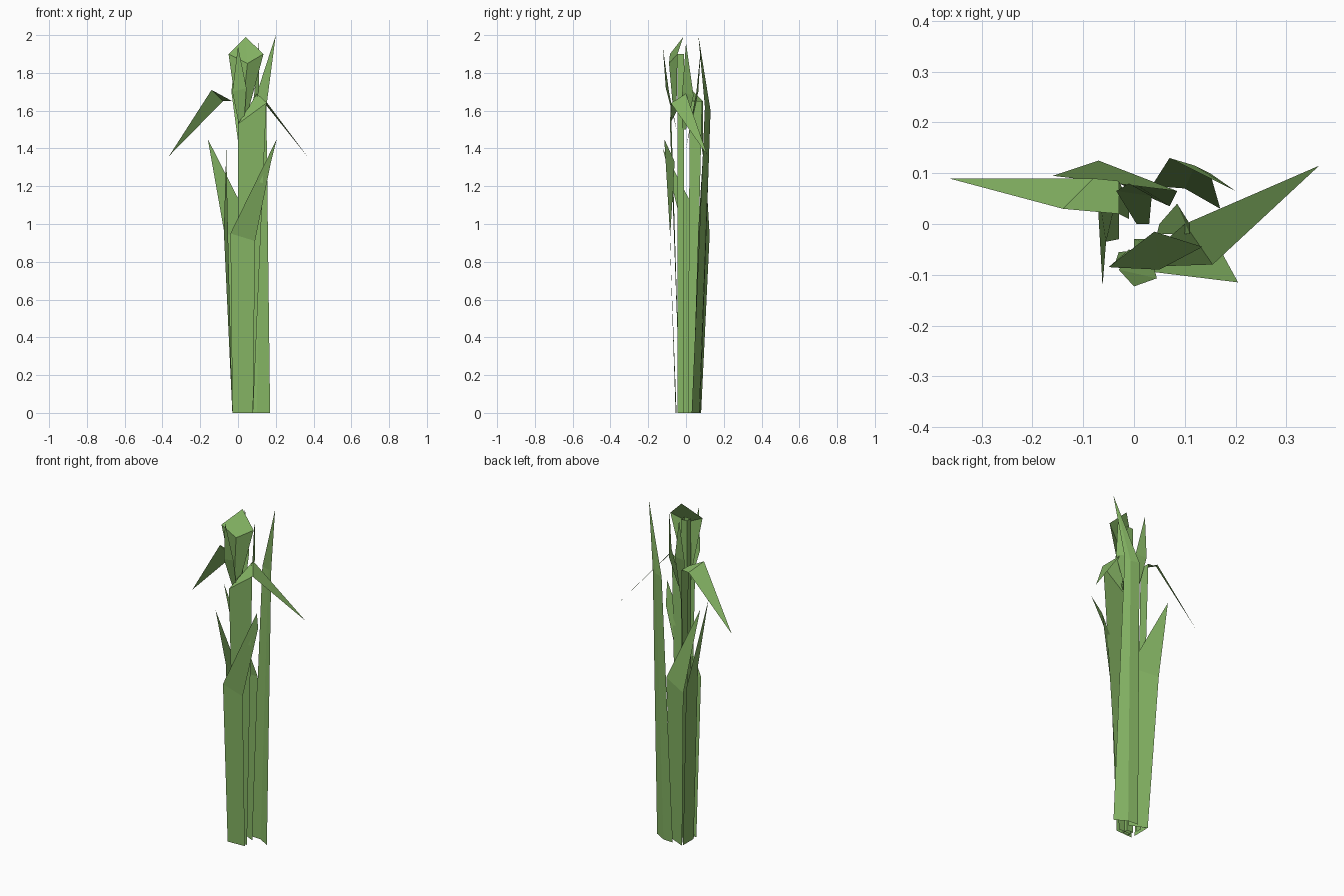
import bpy, bmesh

green = bpy.data.materials.new("leaf_green")
green.diffuse_color = (0.24, 0.47, 0.13, 1)


def sheet(name, rows, tip=None):
    """Skin a thin leaf across rows of points, closing on an optional tip."""
    bm = bmesh.new()
    vr = [[bm.verts.new(p) for p in r] for r in rows]
    for a, b in zip(vr, vr[1:]):
        for i in range(len(a) - 1):
            bm.faces.new((a[i], a[i + 1], b[i + 1], b[i]))
    if tip:
        t = bm.verts.new(tip)
        last = vr[-1]
        for i in range(len(last) - 1):
            bm.faces.new((last[i], last[i + 1], t))
    me = bpy.data.meshes.new(name)
    bm.to_mesh(me)
    bm.free()
    me.materials.append(green)
    ob = bpy.data.objects.new(name, me)
    bpy.context.collection.objects.link(ob)
    return ob


# tall folded leaf at the back
sheet("tall_back_leaf",
      [[(.17, .03, 0), (.10, .07, 0), (.035, .075, 0)],
       [(.15, .10, 1.62), (.12, .115, 1.6), (.07, .13, 1.6)]],
      (.20, .065, 2.0))

# three broad lower leaves
sheet("front_leaf",
      [[(-.03, -.055, 0), (.08, -.05, 0)],
       [(-.04, -.085, .95), (.09, -.085, .91)],
       [(.205, -.115, 1.45), (.175, -.06, 1.33)]])
sheet("back_left_leaf",
      [[(.07, .035, 0), (-.03, .08, 0)],
       [(.085, .065, .97), (-.07, .125, .94)]],
      (-.16, .095, 1.45))
sheet("left_leaf",
      [[(-.03, .07, 0), (-.03, -.03, 0)],
       [(-.075, .105, .96), (-.055, -.035, 1.04)]],
      (-.062, -.123, 1.4))

# two upper leaves that bend over and droop
sheet("right_drooping_leaf",
      [[(.0, -.03, 0), (.08, -.03, 0)],
       [(.0, -.085, 1.53), (.15, -.08, 1.64)],
       [(.10, 0, 1.69), (.155, -.08, 1.64)]],
      (.365, .115, 1.36))
sheet("left_drooping_leaf",
      [[(-.01, .01, 0), (-.01, .045, 0)],
       [(-.03, .02, 1.65), (-.03, .085, 1.65)],
       [(-.14, .03, 1.71), (-.08, .09, 1.65)]],
      (-.365, .09, 1.36))

# narrow upright leaves springing from the top of the stem
sheet("right_spike_leaf",
      [[(.045, -.02, 1.5), (.05, .0, 1.5)],
       [(.11, -.02, 1.7), (.085, .04, 1.68)]],
      (.11, 0, 1.96))
sheet("back_spike_leaf",
      [[(.005, .0, 1.4), (.03, .0, 1.4)],
       [(-.035, .065, 1.7), (.035, .055, 1.7)]],
      (-.01, .08, 1.94))
sheet("front_spike_leaf",
      [[(.01, -.05, 1.5), (.03, -.05, 1.5)],
       [(-.03, -.09, 1.7), (.045, -.107, 1.72)]],
      (0, -.123, 1.94))

# square stem
corners = [(.0, -.01), (.04, -.01), (.04, -.045), (.0, -.045), (.0, -.01)]
sheet("stem", [[(x, y, z) for x, y in corners] for z in (0, 1.9)])

# folded bud leaf capping the stem
sheet("bud_leaf",
      [[(-.01, -.05, 1.62), (.02, -.065, 1.57), (.06, -.05, 1.62)],
       [(-.05, -.085, 1.9), (.05, -.09, 1.85), (.135, -.045, 1.9)]],
      (.04, -.015, 1.99))
